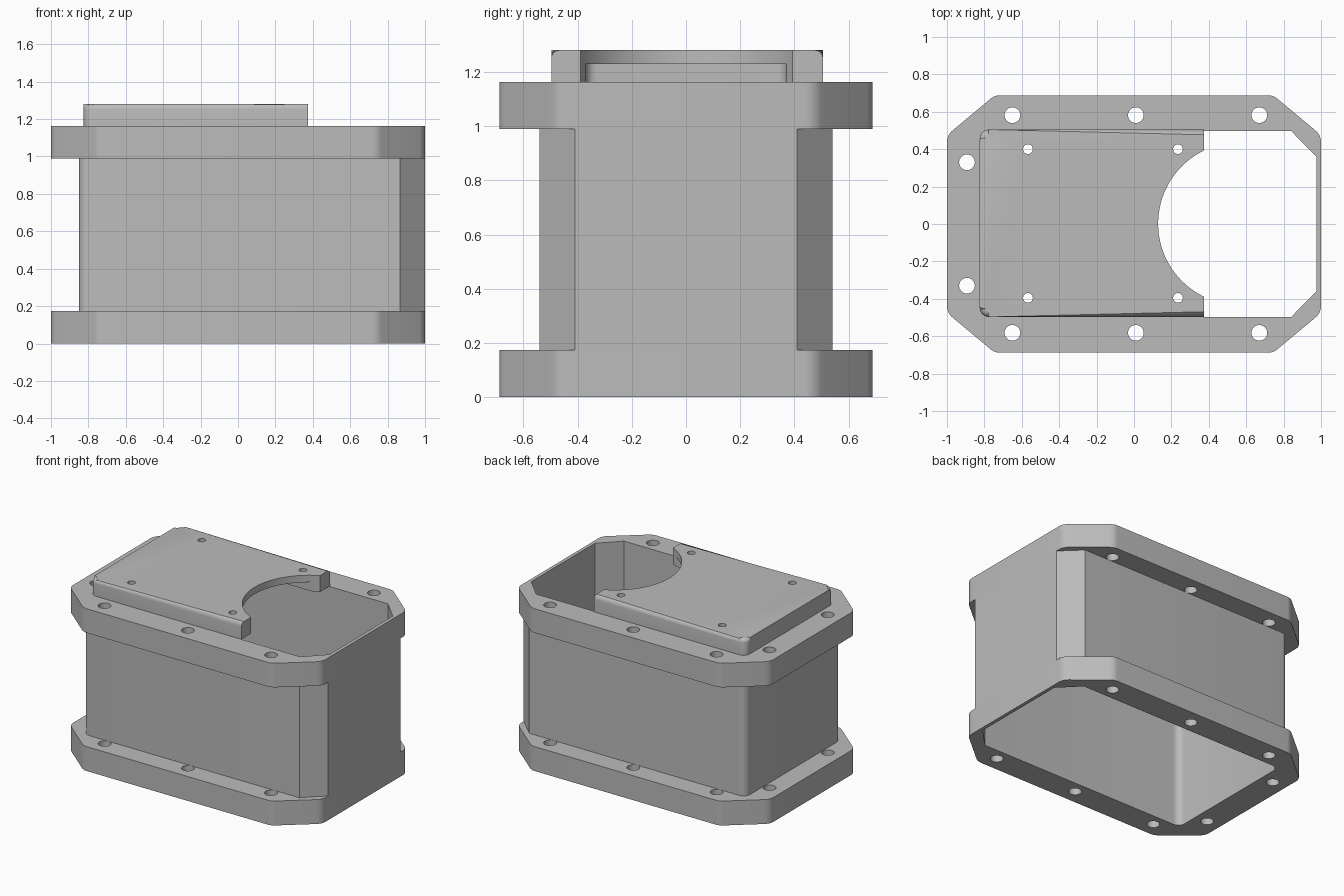
import bpy, bmesh, math
from mathutils import Vector

if "Cube" in bpy.data.objects:
    bpy.data.objects.remove(bpy.data.objects["Cube"], do_unlink=True)

grey = bpy.data.materials.new("light grey")
grey.use_nodes = True
grey.diffuse_color = (0.5, 0.5, 0.5, 1)
grey.node_tree.nodes["Principled BSDF"].inputs["Base Color"].default_value = (0.5, 0.5, 0.5, 1)


def rounded(corners, steps=6):
    """Counter-clockwise outline from (x, y, fillet radius) corners."""
    out, n = [], len(corners)
    for i, (x, y, r) in enumerate(corners):
        p = Vector((x, y))
        if r == 0:
            out.append(p)
            continue
        a = (Vector(corners[i - 1][:2]) - p).normalized()
        b = (Vector(corners[(i + 1) % n][:2]) - p).normalized()
        half = a.angle(b) / 2
        centre = p + (a + b).normalized() * r / math.sin(half)
        start = p + a * r / math.tan(half) - centre
        sweep = math.pi - 2 * half
        for k in range(steps + 1):
            t = sweep * k / steps
            out.append(centre + Vector((start.x * math.cos(t) - start.y * math.sin(t),
                                        start.x * math.sin(t) + start.y * math.cos(t))))
    return out


def circle(x, y, r, n=32):
    return [Vector((x + r * math.cos(math.tau * k / n), y + r * math.sin(math.tau * k / n)))
            for k in range(n)]


def mirrored(half):
    """Complete an outline whose +y half runs from +x to -x."""
    return half + [(x, -y, r) for x, y, r in reversed(half)]


def prism(name, outlines, z0, z1, round_top=None):
    bm = bmesh.new()
    for outline in outlines:
        low = [bm.verts.new((p.x, p.y, z0)) for p in outline]
        high = [bm.verts.new((p.x, p.y, z1)) for p in outline]
        bm.faces.new(low[::-1])
        bm.faces.new(high)
        for i in range(len(low)):
            bm.faces.new((low[i - 1], low[i], high[i], high[i - 1]))
    if round_top:
        radius, end_x = round_top
        edges = [e for e in bm.edges if all(v.co.z > z1 - 1e-4 for v in e.verts)
                 and not all(v.co.x > end_x - 1e-4 for v in e.verts)]
        bmesh.ops.bevel(bm, geom=edges, offset=radius, segments=4, profile=0.5, affect='EDGES')
    mesh = bpy.data.meshes.new(name)
    bm.to_mesh(mesh)
    bm.free()
    mesh.materials.append(grey)
    obj = bpy.data.objects.new(name, mesh)
    bpy.context.collection.objects.link(obj)
    return obj


def finish(obj, cutters):
    """Cut the part, drop the cutters and smooth its fillets."""
    bpy.ops.object.select_all(action='DESELECT')
    bpy.context.view_layer.objects.active = obj
    obj.select_set(True)
    for cutter in cutters:
        mod = obj.modifiers.new("cut", 'BOOLEAN')
        mod.operation, mod.solver, mod.object = 'DIFFERENCE', 'EXACT', cutter
        bpy.ops.object.modifier_apply(modifier=mod.name)
        bpy.data.objects.remove(cutter, do_unlink=True)
    bpy.ops.object.shade_smooth_by_angle(angle=math.radians(30))


LOW, MID, TOP = 0.175, 0.99, 1.163
flange_outline = rounded(mirrored([(1, 0.475, 0.08), (0.745, 0.688, 0.08),
                                   (-0.745, 0.688, 0.08), (-1, 0.475, 0.08)]))
wall_outline = rounded(mirrored([(1, 0.41, 0), (0.865, 0.54, 0), (-0.85, 0.54, 0.05)]))
cavity_outline = rounded(mirrored([(0.975, 0.36, 0), (0.84, 0.497, 0), (-0.8, 0.497, 0.05)]))
bolt_places = [(x, y) for x in (-0.65, 0.01, 0.67) for y in (-0.582, 0.582)]
bolt_places += [(-0.893, -0.33), (-0.893, 0.33)]

# Flanges with bolt holes
for name, z0, z1 in (("lower_flange", 0, LOW), ("upper_flange", MID, TOP)):
    flange = prism(name, [flange_outline], z0, z1)
    finish(flange, [prism("opening", [cavity_outline], -1, 2),
                    prism("bolt_holes", [circle(x, y, 0.042) for x, y in bolt_places], -1, 2)])

# Housing wall between the flanges
wall = prism("housing_wall", [wall_outline], LOW, MID)
finish(wall, [prism("opening", [cavity_outline], -1, 2)])

# Hollow lid with a round bite and four screw holes
END = 0.375
lid = prism("lid", [rounded([(END, -0.497, 0), (END, 0.505, 0),
                             (-0.825, 0.505, 0.05), (-0.825, -0.497, 0.05)])],
            TOP, 1.28, (0.028, END))
pocket = rounded([(0.6, -0.37, 0), (0.6, 0.37, 0), (-0.7, 0.37, 0.04), (-0.7, -0.37, 0.04)])
screws = [circle(x, y, 0.026, 20) for x in (-0.567, 0.235) for y in (-0.395, 0.4)]
finish(lid, [prism("bite", [circle(0.563, 0.002, 0.434, 96)], 1, 2),
             prism("pocket", [pocket], 1, 1.23),
             prism("screw_holes", screws, 1, 2)])
